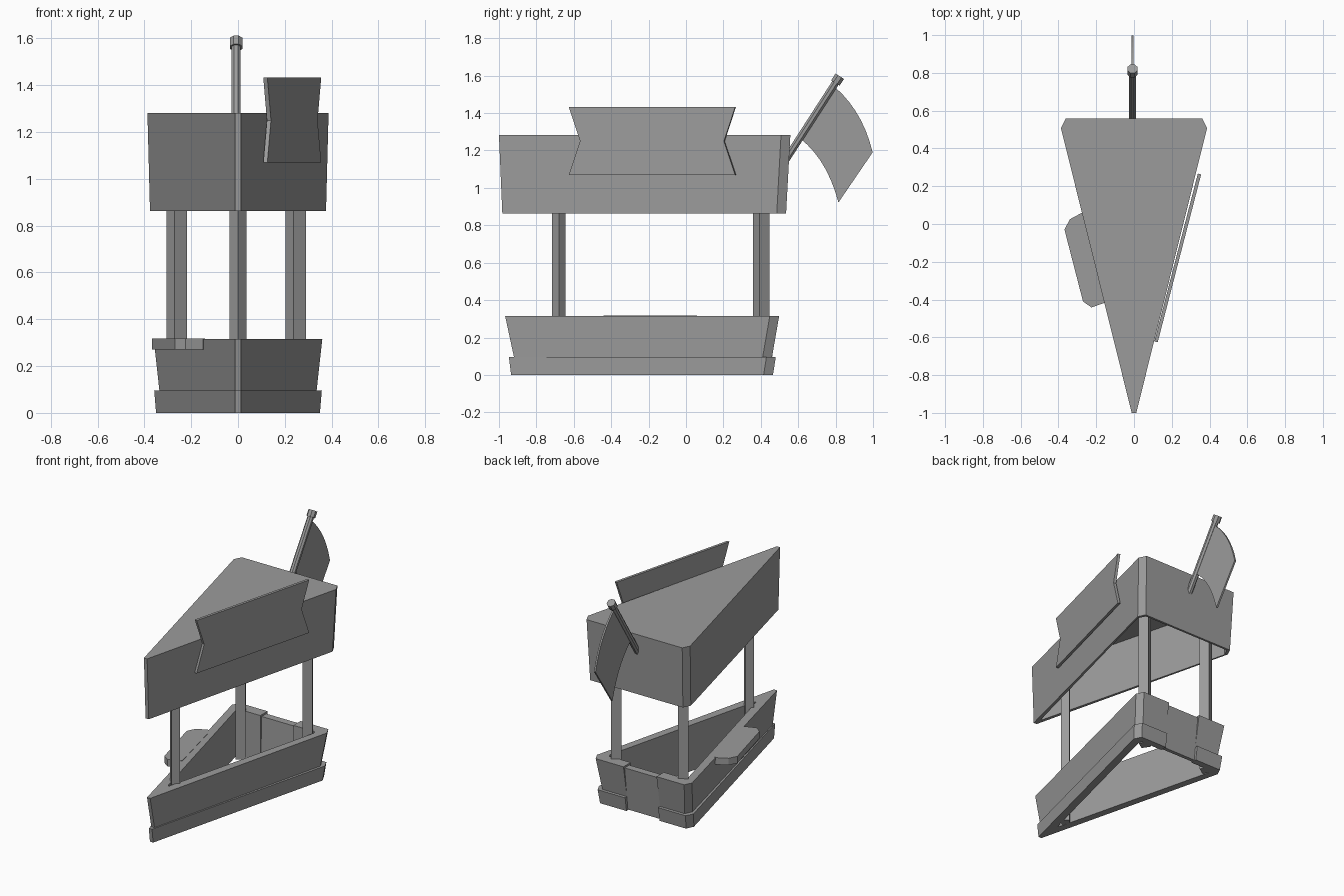
import bpy
import bmesh
import math
from mathutils import Vector

cube = bpy.data.objects.get("Cube")
if cube:
    bpy.data.objects.remove(cube)

grey = bpy.data.materials.new("plain grey")
grey.use_nodes = True
grey.diffuse_color = (0.33, 0.33, 0.33, 1)
grey.node_tree.nodes["Principled BSDF"].inputs["Base Color"].default_value = grey.diffuse_color


def loft(name, rings):
    """Skin equal-length rings of points and cap both ends."""
    bm = bmesh.new()
    loops = [[bm.verts.new(p) for p in ring] for ring in rings]
    for low, high in zip(loops, loops[1:]):
        for i in range(len(low)):
            j = (i + 1) % len(low)
            bm.faces.new((low[i], low[j], high[j], high[i]))
    bm.faces.new(loops[0])
    bm.faces.new(loops[-1])
    bmesh.ops.recalc_face_normals(bm, faces=bm.faces)
    mesh = bpy.data.meshes.new(name)
    bm.to_mesh(mesh)
    bm.free()
    mesh.materials.append(grey)
    obj = bpy.data.objects.new(name, mesh)
    bpy.context.collection.objects.link(obj)
    return obj


def at(points, z):
    return [(x, y, z) for x, y in points]


def wedge_half(width, back, front, tip=0.012):
    """Right half of a wedge plan with a clipped back corner."""
    return [(width - 0.025, back), (width, back - 0.05), (tip, front)]


def mirrored(half):
    return half + [(-x, y) for x, y in reversed(half)]


def prism(name, center, radius, sides, angle, z0, z1):
    ring = [(center[0] + radius * math.cos(angle + math.tau * i / sides),
             center[1] + radius * math.sin(angle + math.tau * i / sides)) for i in range(sides)]
    return loft(name, [at(ring, z0), at(ring, z1)])


# Hollow roof box, open underneath
roof_inner = mirrored(wedge_half(0.362, 0.52, -0.92, 0.004))
loft("roof_box", [
    at(roof_inner, 1.23),
    at(roof_inner, 0.862),
    at(mirrored(wedge_half(0.376, 0.535, -0.982)), 0.862),
    at(mirrored(wedge_half(0.387, 0.558, -1.0)), 1.282)])

# Base wall with a stepped skirt and a gap for the door
GAP = 0.125
inner = [(GAP, 0.42), (0.285, 0.42), (0.295, 0.40), (0.005, -0.75)]


def base_ring(z, width, back, front):
    outer = mirrored([(GAP, back)] + wedge_half(width, back, front))
    inside = mirrored(inner)
    return at(outer + inside[::-1], z)


loft("base_wall", [
    base_ring(0.0, 0.35, 0.465, -0.935),
    base_ring(0.096, 0.358, 0.48, -0.947),
    base_ring(0.0965, 0.336, 0.46, -0.92),
    base_ring(0.315, 0.36, 0.498, -0.967)])

# Door in the back wall
loft("back_door", [
    at([(-GAP, 0.425), (GAP, 0.425), (GAP, 0.45), (-GAP, 0.45)], 0.005),
    at([(-GAP, 0.435), (GAP, 0.435), (GAP, 0.485), (-GAP, 0.485)], 0.303)])

# Side counter
counter = [(-0.25, 0.06), (-0.275, 0.06), (-0.34, 0.025), (-0.368, -0.03),
           (-0.27, -0.41), (-0.225, -0.442), (-0.15, -0.415), (-0.14, -0.40)]
loft("side_counter", [at(counter, 0.27), at(counter, 0.317)])

# Posts
prism("front_post", (0, -0.68), 0.037, 4, 0, 0.0, 1.24)
for side, x in (("right", -0.262), ("left", 0.246)):
    prism("back_post_" + side, (x, 0.402), 0.045, 4, math.radians(-12), 0.0, 1.24)

# Notched sign board against the side of the roof
start, end = Vector((0.108, -0.622)), Vector((0.338, 0.267))
along = end - start
length = along.length
along.normalize()
outward = Vector((along.y, -along.x))
shape = [(0, 1.07), (length, 1.07), (length - 0.062, 1.25), (length, 1.432),
         (0, 1.432), (0.062, 1.25)]


def board_face(offset):
    points = []
    for s, z in shape:
        p = start + along * s + outward * offset
        points.append((p.x, p.y, z))
    return points


loft("sign_board", [board_face(0), board_face(0.018)])

# Slanted flagpole with a thicker cap
POLE_X = -0.008
foot = Vector((POLE_X, 0.53, 1.145))
peak = Vector((POLE_X, 0.822, 1.597))
slant = (peak - foot).to_track_quat("Z", "Y")
for name, radius, low, high in (("flagpole", 0.021, 0.0, 0.96), ("flagpole_cap", 0.029, 0.92, 1.0)):
    pole = prism(name, (0, 0), radius, 8, math.pi / 8, 0, (peak - foot).length * (high - low))
    pole.rotation_mode = "QUATERNION"
    pole.rotation_quaternion = slant
    pole.location = foot.lerp(peak, low)


# Drooping flag with curved upper and lower edges
def arc(a, b, c, steps=7):
    """Quadratic curve from a to c pulled toward b."""
    a, b, c = Vector(a), Vector(b), Vector(c)
    return [a.lerp(b, i / steps).lerp(b.lerp(c, i / steps), i / steps) for i in range(steps + 1)]


flag = arc((0.795, 1.54), (0.945, 1.41), (0.998, 1.19)) + arc((0.815, 0.922), (0.755, 1.15), (0.61, 1.265))
loft("flag", [[(POLE_X + d, p.x, p.y) for p in flag] for d in (-0.006, 0.006)])
